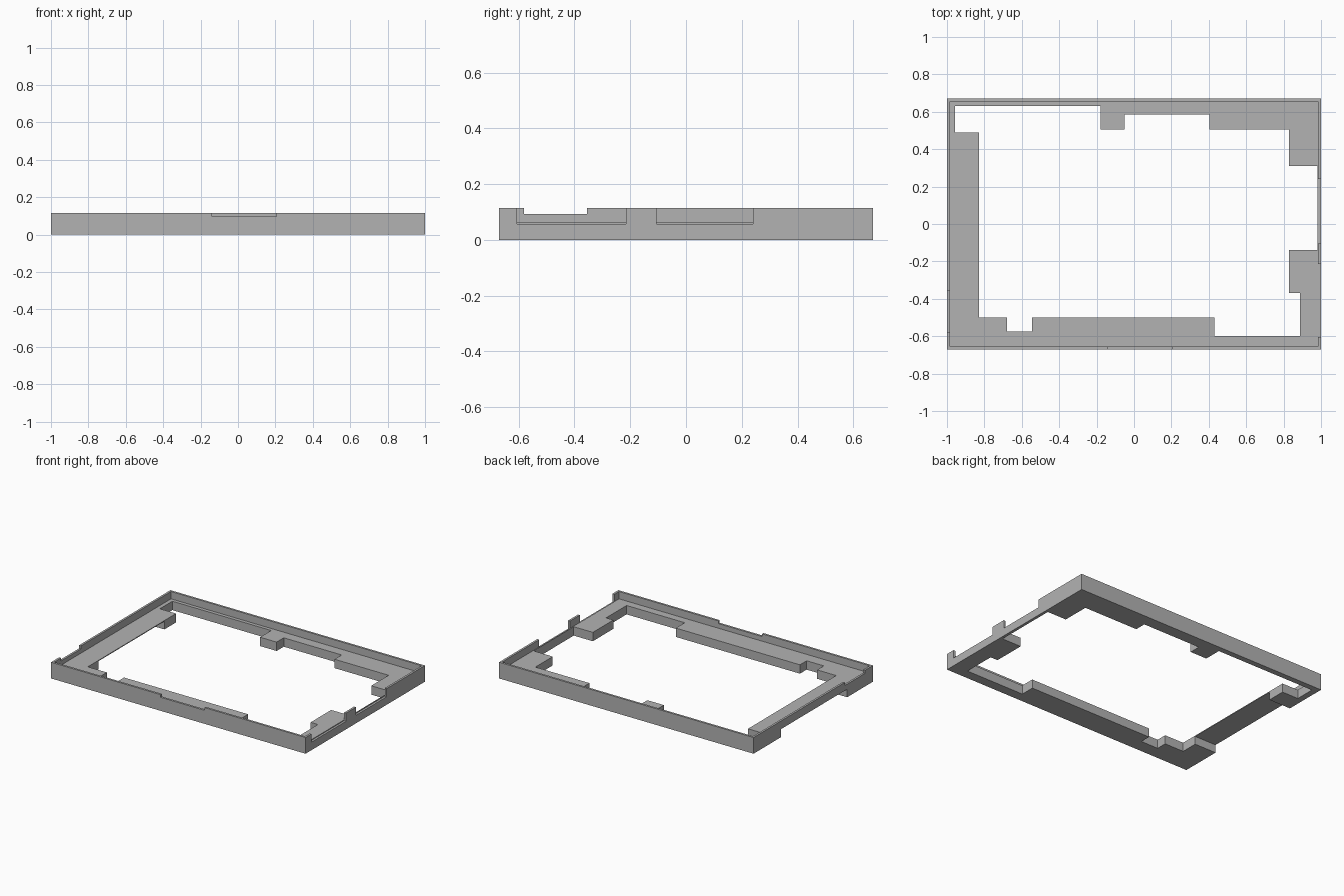
import bpy, bmesh

cube = bpy.data.objects.get("Cube")
if cube:
    bpy.data.objects.remove(cube, do_unlink=True)

grey = bpy.data.materials.new("plain_grey")
grey.use_nodes = True
colour = (0.45, 0.45, 0.45, 1)
grey.diffuse_color = colour
grey.node_tree.nodes["Principled BSDF"].inputs["Base Color"].default_value = colour

HX, HY, H = 1.0, 0.67, 0.115    # half length, half depth, height
WALL = 0.015                    # rim thickness
LEDGE, UNDER = 0.063, 0.057     # ledge top, thin shelf underside


def prism(name, points, z0, z1):
    """Extrude a plan outline between two heights."""
    bm = bmesh.new()
    face = bm.faces.new([bm.verts.new((x, y, z0)) for x, y in points])
    top = bmesh.ops.extrude_face_region(bm, geom=[face])["geom"]
    verts = [v for v in top if isinstance(v, bmesh.types.BMVert)]
    bmesh.ops.translate(bm, vec=(0, 0, z1 - z0), verts=verts)
    bmesh.ops.recalc_face_normals(bm, faces=bm.faces)
    mesh = bpy.data.meshes.new(name)
    bm.to_mesh(mesh)
    bm.free()
    obj = bpy.data.objects.new(name, mesh)
    bpy.context.scene.collection.objects.link(obj)
    return obj


def box(name, x0, x1, y0, y1, z0, z1):
    return prism(name, [(x0, y0), (x1, y0), (x1, y1), (x0, y1)], z0, z1)


def cut(target, cutter):
    """Subtract the cutter, then discard it."""
    mod = target.modifiers.new("cut", "BOOLEAN")
    mod.operation = "DIFFERENCE"
    mod.solver = "EXACT"
    mod.object = cutter
    cutter.hide_render = True
    bpy.context.view_layer.update()
    graph = bpy.context.evaluated_depsgraph_get()
    mesh = bpy.data.meshes.new_from_object(target.evaluated_get(graph))
    target.modifiers.clear()
    target.data = mesh
    bpy.data.objects.remove(cutter, do_unlink=True)


frame = box("bezel_frame", -HX, HX, -HY, HY, 0, H)

# Recess that leaves the rim standing above the ledge
cut(frame, box("recess", -HX + WALL, HX - WALL, -HY + WALL, HY - WALL, LEDGE, H + 0.1))

# Stepped central opening, counter-clockwise from the front left
opening = [
    (-0.83, -0.5), (-0.68, -0.5), (-0.68, -0.575), (-0.545, -0.575),
    (-0.545, -0.5), (0.43, -0.5), (0.43, -0.6), (0.887, -0.6),
    (0.887, -0.37), (0.83, -0.37), (0.83, -0.14), (0.98, -0.14),
    (0.98, 0.31), (0.83, 0.31), (0.83, 0.505), (0.405, 0.505),
    (0.405, 0.585), (-0.05, 0.585), (-0.05, 0.505), (-0.18, 0.505),
    (-0.18, 0.63), (-0.957, 0.63), (-0.957, 0.49), (-0.83, 0.49),
]
cut(frame, prism("opening", opening, -0.1, H + 0.1))

# Rim notches on three sides, and the hollow below the side shelf
notches = [
    (HX - WALL, HX + 0.1, -0.605, -0.215, UNDER, H + 0.1),
    (HX - WALL, HX + 0.1, -0.105, 0.24, UNDER, H + 0.1),
    (-HX - 0.1, -HX + WALL, -0.58, -0.355, 0.093, H + 0.1),
    (-0.14, 0.205, -HY - 0.1, -HY + WALL, 0.096, H + 0.1),
    (-HX - 0.1, -0.8, -0.38, 0.36, -0.1, UNDER),
]
for size in notches:
    cut(frame, box("notch", *size))

frame.data.materials.clear()
frame.data.materials.append(grey)
for poly in frame.data.polygons:
    poly.material_index = 0
    poly.use_smooth = False
